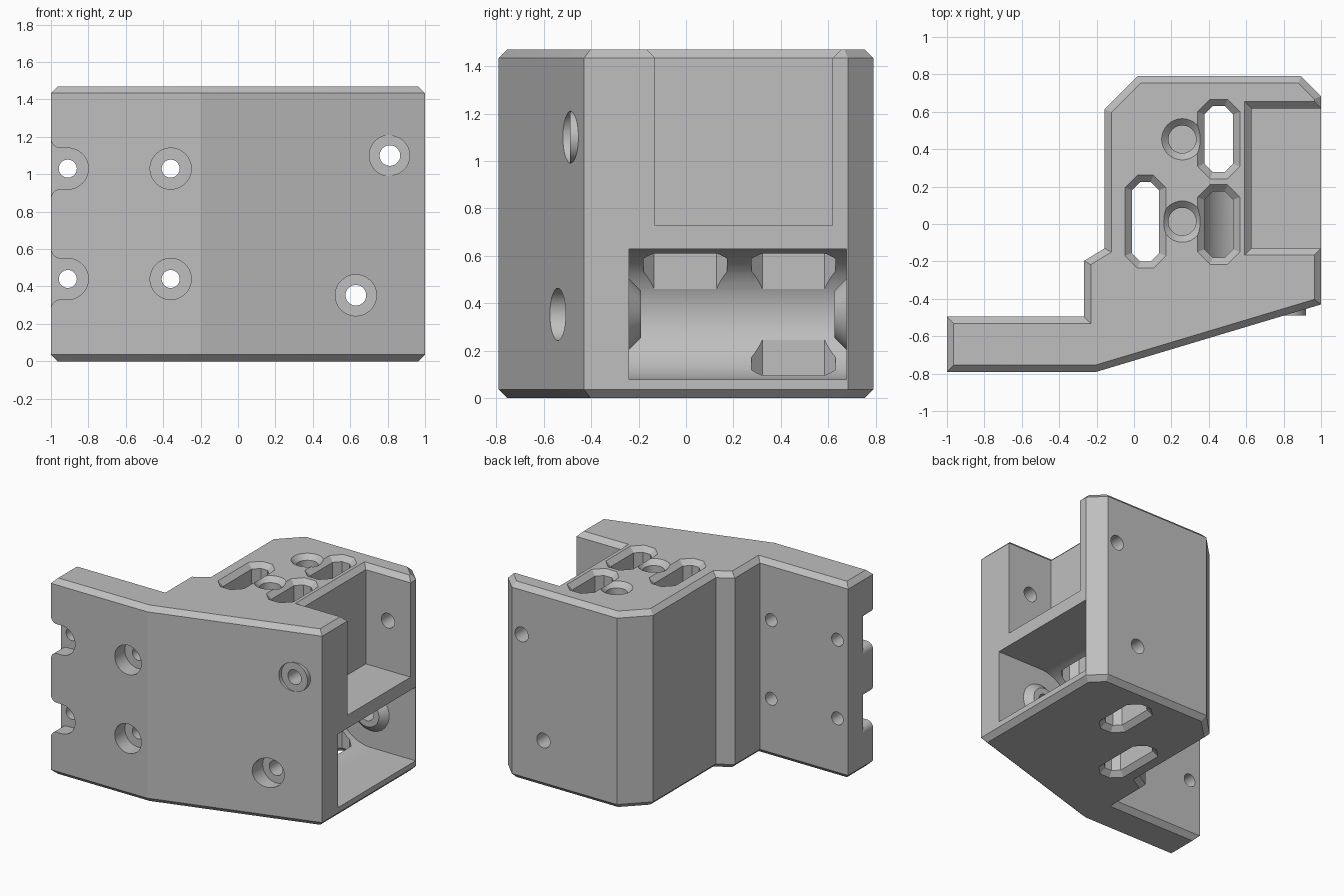
import bpy, bmesh, math
from mathutils import Vector

cube = bpy.data.objects.get("Cube")
if cube:
    bpy.data.objects.remove(cube, do_unlink=True)

TOP, BEVEL = 1.47, 0.036

grey = bpy.data.materials.new("plain grey")
grey.use_nodes = True
grey.diffuse_color = (0.52, 0.52, 0.52, 1)
grey.node_tree.nodes["Principled BSDF"].inputs["Base Color"].default_value = (0.52, 0.52, 0.52, 1)


def offset(pts, d):
    """Move a counter-clockwise outline outward by d, with mitred corners."""
    out = []
    for i, p in enumerate(pts):
        p = Vector(p)
        a = (p - Vector(pts[i - 1])).normalized()
        b = (Vector(pts[(i + 1) % len(pts)]) - p).normalized()
        na, nb = Vector((a.y, -a.x)), Vector((b.y, -b.x))
        out.append(p + (na + nb) * d / (1 + na.dot(nb)))
    return out


def loft(name, pts, layers, axis="z"):
    """Solid from an outline, with (position, outward offset) layers along an axis."""
    bm = bmesh.new()
    rings = []
    for w, d in layers:
        rings.append([bm.verts.new((u, v, w) if axis == "z" else (u, w, v))
                      for u, v in offset(pts, d)])
    n = len(pts)
    for lo, hi in zip(rings, rings[1:]):
        for i in range(n):
            j = (i + 1) % n
            bm.faces.new((lo[i], lo[j], hi[j], hi[i]))
    bm.faces.new(rings[0])
    bm.faces.new(rings[-1])
    bmesh.ops.recalc_face_normals(bm, faces=bm.faces)
    mesh = bpy.data.meshes.new(name)
    bm.to_mesh(mesh)
    bm.free()
    mesh.materials.append(grey)
    ob = bpy.data.objects.new(name, mesh)
    bpy.context.collection.objects.link(ob)
    return ob


def arc(cx, cy, r, start, end, steps):
    angles = [math.radians(start + (end - start) * i / steps) for i in range(steps + 1)]
    return [(cx + r * math.cos(t), cy + r * math.sin(t)) for t in angles]


def circle(cx, cy, r):
    return arc(cx, cy, r, 0, 360, 64)[:-1]


def rect(x0, y0, x1, y1):
    return [(x0, y0), (x1, y0), (x1, y1), (x0, y1)]


def clipped(x0, y0, x1, y1, c):
    return [(x0 + c, y0), (x1 - c, y0), (x1, y0 + c), (x1, y1 - c),
            (x1 - c, y1), (x0 + c, y1), (x0, y1 - c), (x0, y0 + c)]


# Main block with chamfered top and bottom rims
outline = [(-1, -0.79), (-0.2, -0.79), (1, -0.43), (1, 0.683), (0.893, 0.79),
           (0.02, 0.79), (-0.157, 0.613), (-0.157, -0.13), (-0.267, -0.197),
           (-0.267, -0.495), (-1, -0.495)]
body = loft("bracket_body", outline,
            [(0, -BEVEL), (BEVEL, 0), (TOP - BEVEL, 0), (TOP, -BEVEL)])


def combine(tool, operation="DIFFERENCE"):
    mod = body.modifiers.new("cut", "BOOLEAN")
    mod.operation, mod.solver, mod.object = operation, "EXACT", tool
    bpy.context.view_layer.objects.active = body
    bpy.ops.object.modifier_apply(modifier=mod.name)
    bpy.data.objects.remove(tool, do_unlink=True)


lip = BEVEL + 0.01
rim_top = [(TOP - BEVEL, 0), (TOP + 0.01, lip)]
rim_bottom = [(-0.01, lip), (BEVEL, 0)]

# Upper open pocket
combine(loft("upper_pocket", rect(0.628, -0.13, 1.2, 0.618), [(0.727, 0)] + rim_top))

# Lower round-backed cavity, open to the side
axle_x, axle_z, cavity_r = 0.63, 0.353, 0.276
profile = arc(axle_x, axle_z, cavity_r, 90, 270, 40)
profile += [(1.2, axle_z - cavity_r), (1.2, axle_z + cavity_r)]
combine(loft("cavity", profile, [(-0.24, 0), (0.677, 0)], "y"))

# Clipped-corner slots: two run right through, one stops at the cavity
for x0, y0, x1, y1, through in ((-0.012, -0.2, 0.134, 0.225, True),
                                (0.376, 0.277, 0.53, 0.63, True),
                                (0.376, -0.18, 0.53, 0.174, False)):
    foot = rim_bottom if through else [(axle_z, 0)]
    combine(loft("slot", clipped(x0, y0, x1, y1, 0.045), foot + rim_top))

# Blind round sockets in the top
for y in (0.013, 0.453):
    combine(loft("socket", circle(0.258, y, 0.074), [(TOP - 0.15, 0)] + rim_top))

# Conical spacers at both ends of the cavity
cone = circle(axle_x, axle_z, 0.1)
combine(loft("front_spacer", cone, [(-0.26, 0.07), (-0.19, 0)], "y"), "UNION")
combine(loft("rear_spacer", cone, [(0.627, 0), (0.697, 0.07)], "y"), "UNION")

# Screw seat that stands partly proud of the slanted front
seat_x, seat_z = 0.812, 1.1
combine(loft("seat_recess", circle(seat_x, seat_z, 0.11), [(-0.9, 0), (-0.485, 0)], "y"))
combine(loft("seat_boss", circle(seat_x, seat_z, 0.108), [(-0.49, 0), (-0.3, 0)], "y"), "UNION")

# Screw holes with recessed heads
combine(loft("axle_recess", circle(axle_x, axle_z, 0.11), [(-0.9, 0), (-0.45, 0)], "y"))
for x, z in ((axle_x, axle_z), (seat_x, seat_z)):
    combine(loft("long_hole", circle(x, z, 0.055), [(-1, 0), (1, 0)], "y"))

for z in (0.44, 1.03):
    combine(loft("flange_recess", circle(-0.36, z, 0.11), [(-0.9, 0), (-0.67, 0)], "y"))
    # Edge notch with rounded mouth
    notch = arc(-0.91, z, 0.11, -90, 90, 32)
    notch += arc(-0.95, z + 0.16, 0.05, 270, 180, 10)
    notch += [(-1.1, z + 0.16), (-1.1, z - 0.16)]
    notch += arc(-0.95, z - 0.16, 0.05, 180, 90, 10)
    combine(loft("edge_notch", notch, [(-0.9, 0), (-0.67, 0)], "y"))
    for x in (-0.36, -0.91):
        combine(loft("flange_hole", circle(x, z, 0.048), [(-0.9, 0), (-0.4, 0)], "y"))

# Smooth bores, crisp edges
bpy.ops.object.select_all(action="DESELECT")
body.select_set(True)
bpy.context.view_layer.objects.active = body
bpy.ops.object.shade_smooth_by_angle(angle=math.radians(12))
